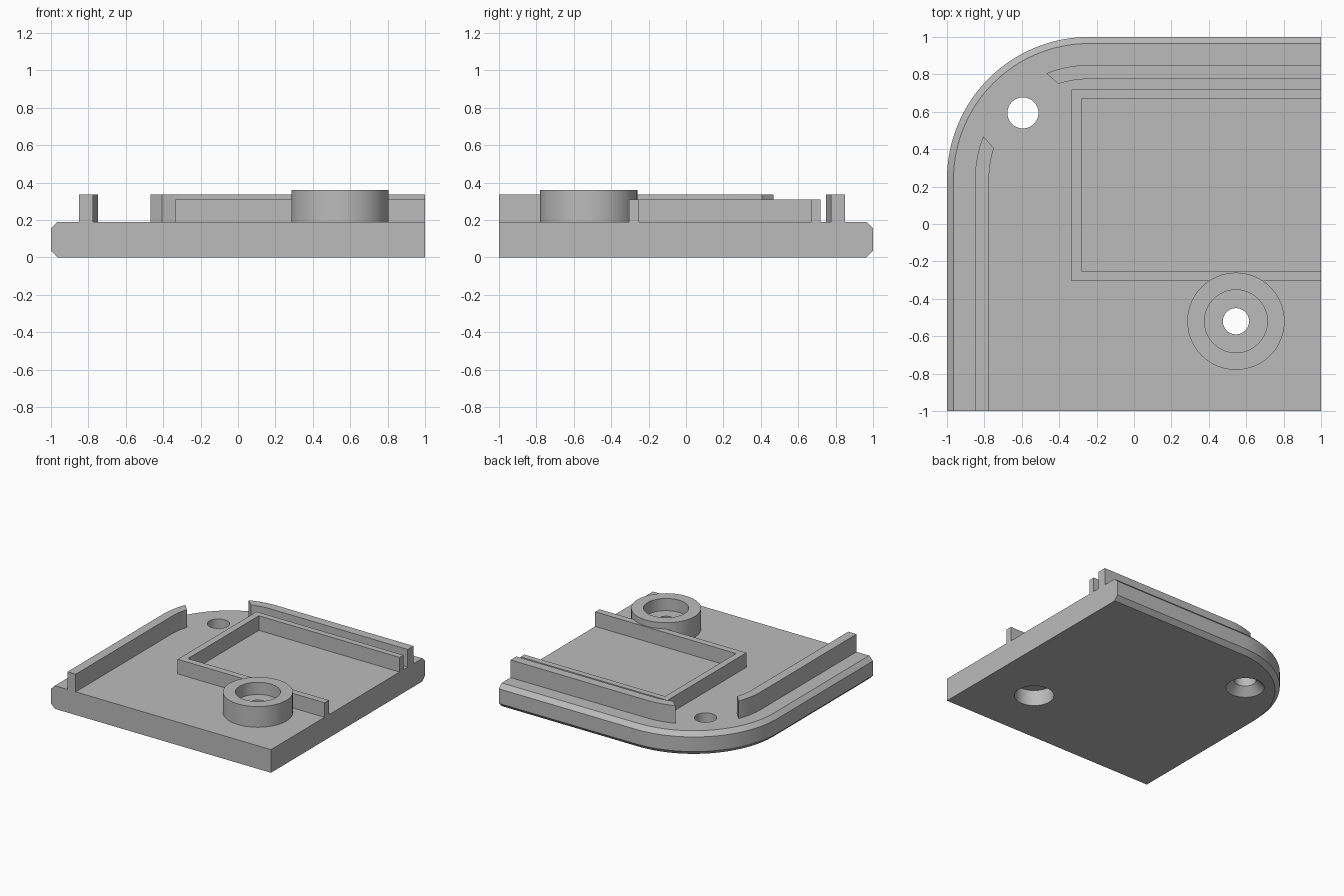
import bpy, bmesh, math
from mathutils import Vector

if "Cube" in bpy.data.objects:
    bpy.data.objects.remove(bpy.data.objects["Cube"], do_unlink=True)

grey = bpy.data.materials.new("plain grey")
grey.use_nodes = True
grey.diffuse_color = (0.5, 0.5, 0.5, 1)
grey.node_tree.nodes["Principled BSDF"].inputs["Base Color"].default_value = (0.5, 0.5, 0.5, 1)

CORNER_R = 0.76      # radius of the rounded corner
TOP = 0.19           # top of the base plate
BOSS = (0.545, -0.52)
SCREW = (-0.594, 0.594)


def stack(name, loops):
    """Solid skinned through matching closed loops of 3D points."""
    bm = bmesh.new()
    rings = [[bm.verts.new(p) for p in loop] for loop in loops]
    n = len(rings[0])
    for a, b in zip(rings, rings[1:]):
        for i in range(n):
            j = (i + 1) % n
            bm.faces.new((a[i], a[j], b[j], b[i]))
    bm.faces.new(rings[0][::-1])
    bm.faces.new(rings[-1])
    bmesh.ops.recalc_face_normals(bm, faces=bm.faces)
    mesh = bpy.data.meshes.new(name)
    bm.to_mesh(mesh)
    bm.free()
    ob = bpy.data.objects.new(name, mesh)
    bpy.context.collection.objects.link(ob)
    mesh.materials.append(grey)
    return ob


def prism(name, outline, z0, z1):
    return stack(name, [[(x, y, z) for x, y in outline] for z in (z0, z1)])


def turned(name, centre, profile, sides=64):
    """Round solid from (radius, z) pairs."""
    angles = [math.tau * i / sides for i in range(sides)]
    return stack(name, [[(centre[0] + r * math.cos(a), centre[1] + r * math.sin(a), z)
                         for a in angles] for r, z in profile])


def corner_arc(offset, start, end, steps):
    """Points on the corner arc, moved inward by offset; angles in degrees."""
    r, c = CORNER_R - offset, 1 - CORNER_R
    angles = [math.radians(start + (end - start) * i / steps) for i in range(steps + 1)]
    return [(-c + r * math.cos(a), c + r * math.sin(a)) for a in angles]


def activate(ob):
    bpy.ops.object.select_all(action='DESELECT')
    ob.select_set(True)
    bpy.context.view_layer.objects.active = ob


def cut(ob, cutter):
    mod = ob.modifiers.new("cut", 'BOOLEAN')
    mod.operation, mod.solver, mod.object = 'DIFFERENCE', 'EXACT', cutter
    activate(ob)
    bpy.ops.object.modifier_apply(modifier=mod.name)


def smooth(ob):
    activate(ob)
    bpy.ops.object.shade_smooth_by_angle(angle=math.radians(25))


# Base plate with one rounded corner and chamfered outer edges
def plate_loop(offset, z):
    pts = [(1, -1), (1, 1 - offset)] + corner_arc(offset, 90, 180, 32) + [(-1 + offset, -1)]
    return [(x, y, z) for x, y in pts]


plate = stack("base_plate", [plate_loop(0.035, 0), plate_loop(0, 0.035),
                             plate_loop(0, TOP - 0.035), plate_loop(0.035, TOP)])

# Hollow round boss
boss = turned("screw_boss", BOSS, [(0.26, 0.15), (0.26, 0.36)])

# Screw holes: stepped through the boss, countersunk at the corner
bore = turned("boss_hole_cutter", BOSS, [(0.148, -0.1), (0.148, 0.13), (0.07, 0.13),
                                         (0.07, 0.26), (0.168, 0.26), (0.168, 0.5)])
sink = turned("corner_hole_cutter", SCREW, [(0.205, -0.06), (0.083, 0.062), (0.083, 0.4)])
cut(plate, bore)
cut(plate, sink)
cut(boss, bore)
for cutter in (bore, sink):
    bpy.data.objects.remove(cutter, do_unlink=True)

# Lip along the back edge, mirrored across the corner diagonal for the right edge
OUTER, INNER = 0.15, 0.225
back = [(1, 1 - OUTER)] + corner_arc(OUTER, 90, 112, 8)
back += corner_arc(INNER, 108, 90, 8) + [(1, 1 - INNER)]
right = [(-y, -x) for x, y in back]
lips = [prism("back_lip", back, TOP - 0.02, 0.335),
        prism("right_lip", right, TOP - 0.02, 0.335)]

# Three-sided frame, open on the left
frame = [(1, 0.72), (-0.335, 0.72), (-0.335, -0.305), (1, -0.305),
         (1, -0.25), (-0.28, -0.25), (-0.28, 0.67), (1, 0.67)]
prism("pocket_frame", frame, TOP - 0.02, 0.31)

for ob in [plate, boss] + lips:
    smooth(ob)
